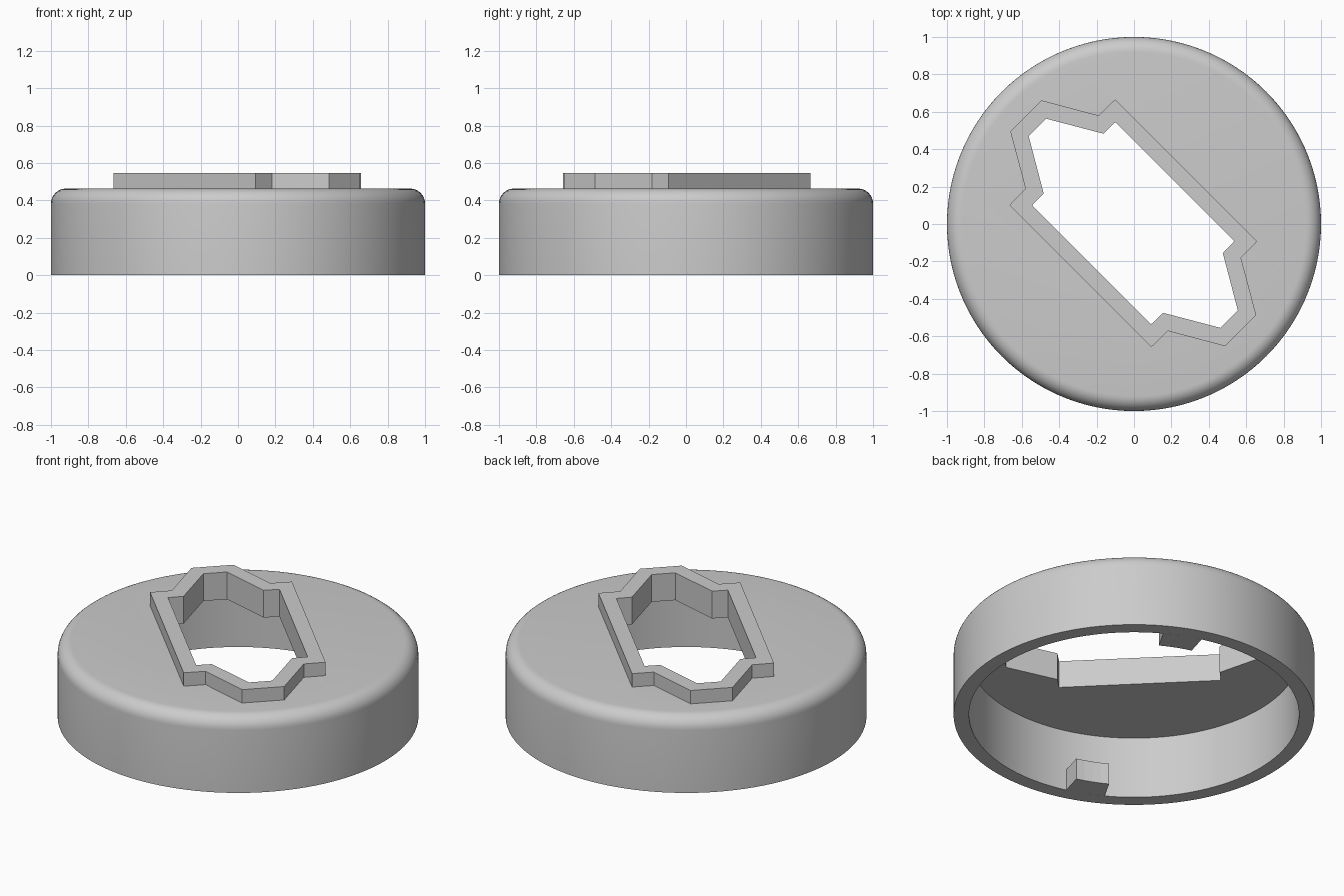
import bpy, bmesh
from math import sin, cos, pi, radians
from mathutils import Vector

cube = bpy.data.objects.get("Cube")
if cube:
    bpy.data.objects.remove(cube)

WALL_R, PLATE_Z, TOP_Z, FRAME_Z, FILLET = 0.915, 0.378, 0.463, 0.545, 0.08

grey = bpy.data.materials.new("light_grey")
grey.use_nodes = True
colour = (0.6, 0.6, 0.6, 1)
grey.diffuse_color = colour
grey.node_tree.nodes["Principled BSDF"].inputs["Base Color"].default_value = colour


def finish(name, bm):
    bmesh.ops.recalc_face_normals(bm, faces=bm.faces)
    mesh = bpy.data.meshes.new(name)
    bm.to_mesh(mesh)
    bm.free()
    obj = bpy.data.objects.new(name, mesh)
    obj.data.materials.append(grey)
    bpy.context.collection.objects.link(obj)
    return obj


def prism(name, points, z0, z1):
    bm = bmesh.new()
    base = bm.faces.new([bm.verts.new((x, y, z0)) for x, y in points])
    ext = bmesh.ops.extrude_face_region(bm, geom=[base], use_keep_orig=True)
    verts = [g for g in ext["geom"] if isinstance(g, bmesh.types.BMVert)]
    bmesh.ops.translate(bm, verts=verts, vec=(0, 0, z1 - z0))
    return finish(name, bm)


def slot_outline(quarter):
    # mirror across the diagonal, then repeat half a turn round
    half = quarter + [(-y, -x) for x, y in reversed(quarter)]
    full = half + [(-x, -y) for x, y in half]
    return [(x - 0.004, y + 0.004) for x, y in full]


inner = slot_outline([(0.096, -0.54), (0.16, -0.479), (0.465, -0.559)])
outer = slot_outline([(0.097, -0.662), (0.185, -0.576), (0.49, -0.657)])

# Round cap: revolved shell with a filleted top edge
arc = [(1 - FILLET + FILLET * cos(i * pi / 16), TOP_Z - FILLET + FILLET * sin(i * pi / 16))
       for i in range(9)]
profile = [(0, PLATE_Z), (WALL_R, PLATE_Z), (WALL_R, 0), (1, 0)] + arc + [(0, TOP_Z)]
bm = bmesh.new()
verts = [bm.verts.new((r, 0, z)) for r, z in profile]
edges = [bm.edges.new(pair) for pair in zip(verts, verts[1:])]
bmesh.ops.spin(bm, geom=verts + edges, cent=(0, 0, 0), axis=(0, 0, 1),
               angle=2 * pi, steps=120, use_duplicate=False)
bmesh.ops.remove_doubles(bm, verts=bm.verts, dist=0.0001)
# merge the flat fans into single discs
for z in (PLATE_Z, TOP_Z):
    hubs = [v for v in bm.verts if v.co.xy.length < 0.001 and abs(v.co.z - z) < 0.001]
    bmesh.ops.dissolve_verts(bm, verts=hubs)
cap = finish("round_cap", bm)

# Slot through the top plate
cutter = prism("slot_cutter", inner, PLATE_Z - 0.2, TOP_Z + 0.2)
cutter.hide_render = True
cut = cap.modifiers.new("slot", 'BOOLEAN')
cut.operation, cut.solver, cut.object = 'DIFFERENCE', 'EXACT', cutter
bpy.ops.object.select_all(action='DESELECT')
bpy.context.view_layer.objects.active = cap
cap.select_set(True)
bpy.ops.object.modifier_apply(modifier="slot")
bpy.data.objects.remove(cutter)
bpy.ops.object.shade_smooth_by_angle(angle=radians(30))

# Raised frame around the slot
bm = bmesh.new()
rings = [[bm.verts.new((x, y, z)) for x, y in pts]
         for pts, z in ((outer, TOP_Z), (outer, FRAME_Z), (inner, FRAME_Z), (inner, TOP_Z))]
for a, b in zip(rings, rings[1:]):
    for i in range(len(a)):
        j = (i + 1) % len(a)
        bm.faces.new((a[i], a[j], b[j], b[i]))
finish("slot_frame", bm)

# Two opposite locking tabs inside the rim
for name, middle in (("back_tab", 67.2), ("front_tab", 247.2)):
    angles = [radians(middle + d) for d in (-7, -3.5, 0, 3.5, 7)]
    points = [(WALL_R * cos(a), WALL_R * sin(a)) for a in angles]
    points += [(0.78 * cos(a), 0.78 * sin(a)) for a in reversed(angles)]
    prism(name, points, 0, 0.13)
